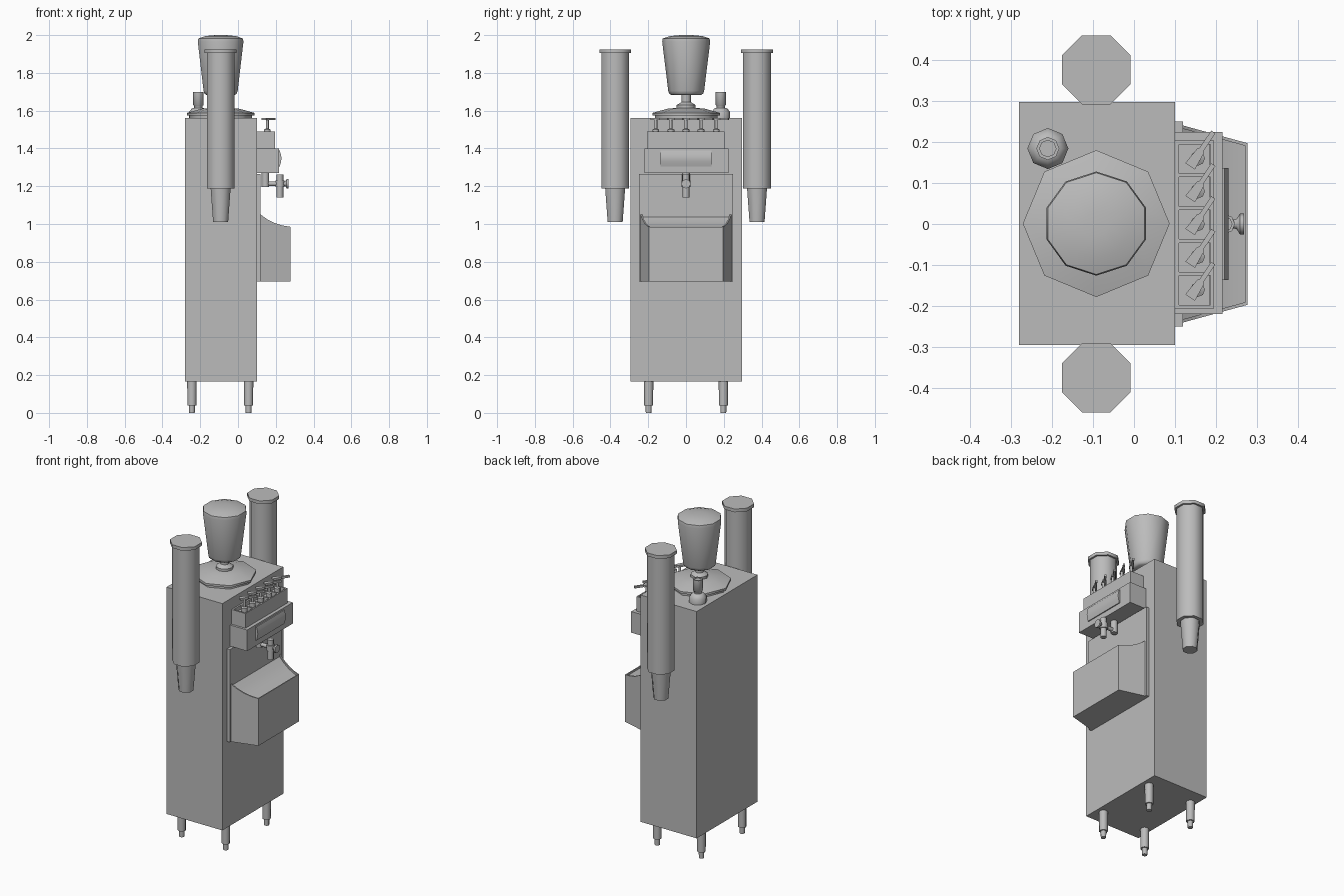
import bpy, bmesh, math
from mathutils import Matrix, Vector

if "Cube" in bpy.data.objects:
    bpy.data.objects.remove(bpy.data.objects["Cube"])

metal = bpy.data.materials.new("grey metal")
metal.diffuse_color = (0.5, 0.5, 0.5, 1)
metal.use_nodes = True
metal.node_tree.nodes["Principled BSDF"].inputs["Base Color"].default_value = metal.diffuse_color


def finish(name, bm, smooth=None):
    bmesh.ops.recalc_face_normals(bm, faces=bm.faces)
    me = bpy.data.meshes.new(name)
    bm.to_mesh(me)
    bm.free()
    me.materials.append(metal)
    ob = bpy.data.objects.new(name, me)
    bpy.context.collection.objects.link(ob)
    if smooth:
        bpy.ops.object.select_all(action='DESELECT')
        bpy.context.view_layer.objects.active = ob
        ob.select_set(True)
        bpy.ops.object.shade_smooth_by_angle(angle=math.radians(smooth))
    return ob


def box(name, x0, x1, y0, y1, z0, z1):
    bm = bmesh.new()
    bmesh.ops.create_cube(bm, size=1)
    for v in bm.verts:
        v.co = Vector(((x0 + x1) / 2 + v.co.x * (x1 - x0),
                       (y0 + y1) / 2 + v.co.y * (y1 - y0),
                       (z0 + z1) / 2 + v.co.z * (z1 - z0)))
    return finish(name, bm)


def lathe(name, loc, profile, n=8, turn=0.0, axis='Z'):
    """Stack of rings (radius, height) with closed ends."""
    bm = bmesh.new()
    rings = [[bm.verts.new((r * math.cos(turn + math.tau * i / n),
                            r * math.sin(turn + math.tau * i / n), z))
              for i in range(n)] for r, z in profile]
    for a, b in zip(rings, rings[1:]):
        for i in range(n):
            j = (i + 1) % n
            bm.faces.new((a[i], a[j], b[j], b[i]))
    bm.faces.new(rings[0][::-1])
    bm.faces.new(rings[-1])
    if axis == 'X':
        bm.transform(Matrix.Rotation(math.pi / 2, 4, 'Y'))
    bm.transform(Matrix.Translation(loc))
    return finish(name, bm, 50)


def extrude_y(name, profile, half_width, smooth=None):
    """Closed x,z profile spanned in y; half_width is a function of x."""
    bm = bmesh.new()
    sides = [[bm.verts.new((x, s * half_width(x), z)) for x, z in profile]
             for s in (-1, 1)]
    n = len(profile)
    for i in range(n):
        j = (i + 1) % n
        bm.faces.new((sides[0][i], sides[0][j], sides[1][j], sides[1][i]))
    bm.faces.new(sides[0])
    bm.faces.new(sides[1])
    return finish(name, bm, smooth)


# Cabinet and feet
box("cabinet", -0.28, 0.10, -0.295, 0.297, 0.165, 1.56)
for x in (-0.244, 0.056):
    for y in (-0.198, 0.198):
        lathe("leg", (x, y, 0), [(0.015, 0), (0.016, 0.04), (0.024, 0.04),
                                 (0.025, 0.17)])

# Side cup dispensers
flat = math.pi / 8
for y in (-0.375, 0.376):
    lathe("cup_dispenser", (-0.092, y, 0),
          [(0.043, 1.01), (0.057, 1.187), (0.079, 1.187), (0.079, 1.905),
           (0.091, 1.905), (0.091, 1.925)], turn=flat)

# Round lid and hopper
lathe("lid", (-0.092, 0.001, 0),
      [(0.165, 1.56), (0.165, 1.575), (0.179, 1.575), (0.179, 1.588),
       (0.10, 1.61), (0.05, 1.615), (0.05, 1.63), (0.025, 1.645), (0.025, 1.70)])
lathe("hopper", (-0.092, 0.001, 0),
      [(0.078, 1.683), (0.09, 1.69), (0.095, 1.705), (0.127, 1.965),
       (0.124, 1.982), (0.085, 1.995), (0.03, 2.0)], n=10, turn=math.pi / 2)

# Small filler pipe
lathe("filler_pipe", (-0.21, 0.184, 0),
      [(0.05, 1.56), (0.05, 1.592), (0.034, 1.612), (0.022, 1.615),
       (0.022, 1.625), (0.028, 1.63), (0.028, 1.70), (0.02, 1.70), (0.02, 1.695)])

# Splash panel and catch basin
box("splash_panel", 0.10, 0.12, -0.25, 0.25, 0.695, 1.265)


def basin_width(x):
    return 0.24 - 0.043 * (x - 0.12) / 0.157


curve = [(0.277, 0.985), (0.235, 0.992), (0.195, 1.005), (0.155, 1.025),
         (0.12, 1.05)]
rim = 0.012
extrude_y("basin", [(0.12, 0.695), (0.277, 0.695)]
          + [(x, z - rim) for x, z in curve], lambda x: basin_width(x) - 0.006, 40)
for s in (-1, 1):
    bm = bmesh.new()
    outline = [(0.12, 0.695), (0.277, 0.695)] + curve
    outer = bm.faces.new([bm.verts.new((x, s * basin_width(x), z))
                          for x, z in outline])
    ext = bmesh.ops.extrude_face_region(bm, geom=[outer])
    for v in ext['geom']:
        if isinstance(v, bmesh.types.BMVert):
            v.co.y -= s * 0.008
    finish("basin_side", bm)
box("basin_front_lip", 0.271, 0.277, -0.197, 0.197, 0.695, 0.985)

# Dispensing head with bulged front plate
box("dispensing_head", 0.10, 0.216, -0.22, 0.224, 1.27, 1.40)
extrude_y("front_plate", [(0.21, 1.303), (0.221, 1.305), (0.228, 1.33),
                          (0.23, 1.347), (0.228, 1.365), (0.221, 1.388),
                          (0.21, 1.39)], lambda x: 0.136, 40)

# Valve bank: five cells, each with stem and slanted lever
box("valve_base", 0.10, 0.185, -0.197, 0.2, 1.40, 1.465)
for i in range(6):
    y = 0.2 - 0.08 * i
    box("valve_divider", 0.10, 0.195, y - 0.006, y + 0.003, 1.40, 1.49)
box("valve_back", 0.10, 0.11, -0.2, 0.2, 1.40, 1.49)
box("valve_front", 0.187, 0.195, -0.2, 0.2, 1.40, 1.49)
for i in range(5):
    y = 0.16 - 0.08 * i
    lathe("valve_stem", (0.155, y, 0), [(0.018, 1.465), (0.018, 1.50),
                                        (0.008, 1.505), (0.008, 1.552)])
    # Lever: wide grip tapering to a narrow arm, then a wide tip
    bm = bmesh.new()
    half = [(-0.045, 0.014), (0.0, 0.010), (0.005, 0.006), (0.056, 0.006)]
    pts = [(a, w) for a, w in half] + [(a, -w) for a, w in half[::-1]]
    f = bm.faces.new([bm.verts.new((a, w, 0)) for a, w in pts])
    ext = bmesh.ops.extrude_face_region(bm, geom=[f])
    for v in ext['geom']:
        if isinstance(v, bmesh.types.BMVert):
            v.co.z += 0.012
    bm.transform(Matrix.Translation((0.162, y + 0.018, 1.55))
                 @ Matrix.Rotation(math.radians(56), 4, 'Z'))
    finish("lever", bm)

# Tap below the head
lathe("tap_pipe", (0.145, 0, 0), [(0.02, 1.195), (0.02, 1.275)])
lathe("tap_arm", (0, 0, 1.213), [(0.012, 0.14), (0.012, 0.235)], axis='X')
lathe("tap_spout", (0.222, 0, 0),
      [(0.018, 1.14), (0.018, 1.195), (0.024, 1.195), (0.024, 1.23),
       (0.018, 1.23), (0.018, 1.262)])
lathe("tap_knob", (0, 0, 1.213), [(0.01, 0.235), (0.012, 0.25), (0.025, 0.258),
                                  (0.025, 0.268)], axis='X')
